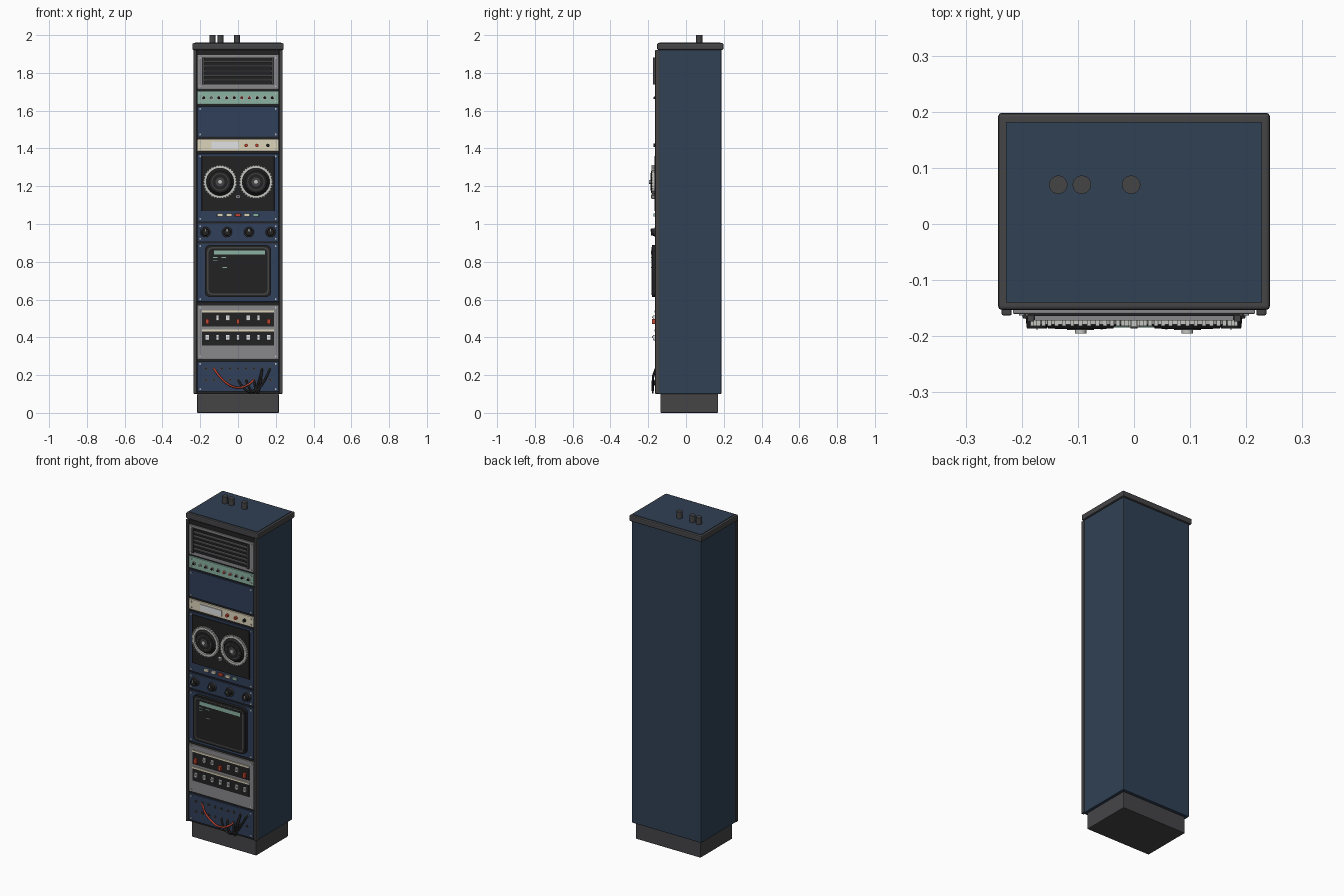
import bpy, bmesh, math
from mathutils import Matrix, Vector

if "Cube" in bpy.data.objects:
    bpy.data.objects.remove(bpy.data.objects["Cube"])


def material(name, r, g, b):
    m = bpy.data.materials.new(name)
    m.use_nodes = True
    m.diffuse_color = (r, g, b, 1)
    m.node_tree.nodes["Principled BSDF"].inputs["Base Color"].default_value = (r, g, b, 1)
    return m


BLUE = material("cabinet blue", .03, .052, .09)
PANEL = material("panel blue", .029, .05, .1)
DARK = material("charcoal", .06, .058, .062)
BLACK = material("black", .016, .016, .017)
GREY = material("panel grey", .25, .25, .26)
MINT = material("mint", .26, .45, .37)
CREAM = material("cream", .72, .66, .5)
RED = material("red", .55, .06, .03)
SILVER = material("silver", .55, .55, .53)
WHITE = material("off white", .75, .76, .78)
FACE = -.16      # front plane of the rack panels


def finish(name, bm, mat, bevel=0, smooth=False):
    bmesh.ops.recalc_face_normals(bm, faces=bm.faces)
    me = bpy.data.meshes.new(name)
    bm.to_mesh(me)
    bm.free()
    me.materials.append(mat)
    ob = bpy.data.objects.new(name, me)
    bpy.context.collection.objects.link(ob)
    if bevel:
        mod = ob.modifiers.new("Bevel", "BEVEL")
        mod.width, mod.segments = bevel, 2
    if smooth:
        bpy.ops.object.select_all(action="DESELECT")
        ob.select_set(True)
        bpy.context.view_layer.objects.active = ob
        bpy.ops.object.shade_smooth_by_angle(angle=math.radians(40))
    return ob


def boxes(name, spots, w, h, back, front, mat, bevel=0):
    """Equal boxes centred on (x, z) spots, between two depths."""
    bm = bmesh.new()
    for x, z in spots:
        m = Matrix.Translation((x, (back + front) / 2, z)) @ Matrix.Diagonal((w, abs(front - back), h, 1))
        bmesh.ops.create_cube(bm, size=1, matrix=m)
    return finish(name, bm, mat, bevel)


def span(name, half, z0, z1, back, front, mat, bevel=0):
    return boxes(name, [(0, (z0 + z1) / 2)], half * 2, z1 - z0, back, front, mat, bevel)


def discs(name, spots, r, back, front, mat, r2=None, seg=16):
    """Equal cylinders or cones on (x, z) spots that point forward."""
    bm = bmesh.new()
    for x, z in spots:
        m = Matrix.Translation((x, (back + front) / 2, z)) @ Matrix.Rotation(math.pi / 2, 4, "X")
        bmesh.ops.create_cone(bm, cap_ends=True, segments=seg, radius1=r,
                              radius2=r2 or r, depth=back - front, matrix=m)
    return finish(name, bm, mat, smooth=True)


def row(x0, x1, n, z):
    return [(x0 + (x1 - x0) * i / (n - 1), z) for i in range(n)]


def ring(name, x, z, r0, r1, back, front, mat, seg=40):
    bm = bmesh.new()
    loops = []
    for i in range(seg):
        a = math.tau * i / seg
        loops.append([bm.verts.new((x + r * math.cos(a), y, z + r * math.sin(a)))
                      for r, y in ((r0, back), (r0, front), (r1, front), (r1, back))])
    for i in range(seg):
        a, b = loops[i], loops[(i + 1) % seg]
        for k in range(4):
            bm.faces.new((a[k], a[(k + 1) % 4], b[(k + 1) % 4], b[k]))
    finish(name, bm, mat, smooth=True)


def rounded(name, half, z0, z1, back, front, mat, radius):
    """Upright plate with rounded corners."""
    bm = bmesh.new()
    pts = []
    for q, (sx, z) in enumerate(((1, z1 - radius), (-1, z1 - radius), (-1, z0 + radius), (1, z0 + radius))):
        for k in range(6):
            a = (q + k / 5) * math.pi / 2
            pts.append((sx * (half - radius) + radius * math.cos(a), z + radius * math.sin(a)))
    face = bm.faces.new([bm.verts.new((x, back, z)) for x, z in pts])
    out = bmesh.ops.extrude_face_region(bm, geom=[face])["geom"]
    bmesh.ops.translate(bm, vec=(0, front - back, 0),
                        verts=[v for v in out if isinstance(v, bmesh.types.BMVert)])
    finish(name, bm, mat, smooth=True)


# Cabinet shell
span("base_plinth", .216, 0, .102, .17, -.135, DARK, .004)
span("cabinet_body", .232, .1, 1.925, .187, -.148, BLUE, .004)
span("lid", .242, 1.922, 1.957, .198, -.153, DARK, .006)
span("lid_inset", .228, 1.95, 1.96, .182, -.14, BLUE)
boxes("front_rails", [(-.227, 1.011), (.227, 1.011)], .018, 1.82, -.14, -.163, DARK, .003)
span("panel_gap_backing", .22, .1, 1.922, -.14, -.151, BLACK)
bm = bmesh.new()
for x in (-.135, -.093, -.005):
    bmesh.ops.create_cone(bm, cap_ends=True, segments=20, radius1=.0165, radius2=.0165,
                          depth=.045, matrix=Matrix.Translation((x, .07, 1.9775)))
finish("lid_posts", bm, DARK, smooth=True)

# Rack panels, each with four corner screws
panels = (("vent_panel", 1.715, 1.895, GREY), ("lamp_panel", 1.635, 1.705, MINT),
          ("blank_panel", 1.46, 1.623, PANEL), ("display_panel", 1.385, 1.447, CREAM),
          ("tape_panel", 1.013, 1.372, PANEL), ("knob_panel", .908, 1.002, PANEL),
          ("monitor_panel", .588, .897, PANEL), ("switch_panel", .285, .572, GREY),
          ("patch_panel", .112, .273, PANEL))
screws = []
for name, z0, z1, mat in panels:
    span(name, .216, z0, z1, -.14, FACE, mat, .002)
    screws += [(x, z) for x in (-.2, .2) for z in (z0 + .014, z1 - .014)]
discs("panel_screws", screws, .005, FACE, FACE - .003, SILVER, seg=10)

# Vent grille
span("vent_recess", .19, 1.738, 1.882, FACE, FACE - .004, BLACK)
boxes("vent_slats", [(0, 1.76 + .025 * i) for i in range(5)], .355, .008, FACE, FACE - .012, DARK)
boxes("vent_slat_edges", [(0, 1.765 + .025 * i) for i in range(5)], .355, .003, FACE, FACE - .012, GREY)
boxes("vent_frame_sides", [(-.184, 1.81), (.184, 1.81)], .012, .144, FACE, FACE - .014, DARK)

# Lamp row
lamps = row(-.182, .182, 10, 1.668)
discs("lamp_collars", lamps, .011, FACE, FACE - .004, SILVER)
discs("dark_lamps", [p for i, p in enumerate(lamps) if i not in (1, 5, 6)], .008, FACE, FACE - .011, BLACK, .005)
discs("red_lamps", [lamps[5], lamps[6]], .008, FACE, FACE - .011, RED, .005)
discs("mint_lamp", [lamps[1]], .008, FACE, FACE - .011, MINT, .005)

# Digital display
boxes("display_window", [(-.068, 1.416)], .145, .036, FACE, FACE - .004, WHITE)
discs("display_red_buttons", [(.043, 1.416), (.1, 1.416)], .009, FACE, FACE - .012, RED)
discs("display_dark_button", [(.158, 1.416)], .009, FACE, FACE - .012, BLACK)

# Tape deck
span("tape_deck_plate", .192, 1.068, 1.36, FACE, -.167, BLACK, .002)
for side, x in (("right", -.095), ("left", .095)):
    z = 1.223
    ring(side + "_reel_rim", x, z, .072, .086, -.166, -.179, SILVER)
    teeth = [(x + .087 * math.cos(math.tau * i / 36), z + .087 * math.sin(math.tau * i / 36)) for i in range(36)]
    boxes(side + "_reel_teeth", teeth, .007, .007, -.168, -.182, SILVER)
    discs(side + "_reel_tape", [(x, z)], .073, -.166, -.186, BLACK, .058, 40)
    ring(side + "_reel_groove", x, z, .041, .046, -.18, -.1875, DARK)
    discs(side + "_reel_hub", [(x, z)], .024, -.18, -.189, DARK, seg=24)
    discs(side + "_reel_spindle", [(x, z)], .01, -.18, -.195, SILVER)
boxes("tape_head", [(0, 1.145)], .02, .02, -.166, -.184, SILVER, .002)
discs("tape_head_guide", [(0, 1.145)], .006, -.18, -.186, DARK)
keys = row(-.095, .095, 5, 1.047)
for name, i, mat in (("rewind", 0, CREAM), ("play", 1, CREAM), ("record", 2, RED), ("stop", 3, CREAM), ("forward", 4, MINT)):
    boxes(name + "_key", [keys[i]], .03, .016, FACE, FACE - .012, mat, .002)

# Rotary knobs
knobs = row(-.173, .173, 4, .957)
discs("knob_skirts", knobs, .027, FACE, FACE - .008, DARK, .025, 24)
discs("knob_caps", knobs, .021, FACE, FACE - .026, BLACK, .018, 24)
boxes("knob_pointers", [(x, z + .009) for x, z in knobs], .004, .014, FACE - .02, FACE - .028, WHITE)

# Monitor
rounded("monitor_bezel", .175, .614, .888, FACE, -.181, BLACK, .025)
rounded("monitor_surround", .163, .625, .877, -.17, -.182, DARK, .022)
rounded("monitor_screen", .155, .633, .869, -.175, -.183, BLACK, .018)
boxes("screen_title_bar", [(.008, .849)], .27, .022, -.18, -.1845, MINT)
boxes("screen_text", [(-.12, .822), (-.075, .822), (-.12, .806), (-.07, .77)], .025, .004, -.18, -.184, MINT)

# Switch banks
for name, z in (("upper", .495), ("lower", .395)):
    span(name + "_switch_strip", .19, z - .037, z + .037, FACE, FACE - .005, BLACK)
    span(name + "_label_strip", .19, z + .037, z + .047, FACE, FACE - .006, CREAM)
top = row(-.163, .163, 7, .502)
white = [p for i, p in enumerate(top) if i % 3] + row(-.163, .163, 7, .398)
red = [(x, z - .018) for x, z in top[::3]]
boxes("white_switches", white, .018, .028, FACE, FACE - .014, WHITE, .002)
boxes("red_switches", red, .018, .028, FACE, FACE - .02, RED, .002)
boxes("switch_tips", [(x, z + .004) for x, z in white], .01, .009, FACE, FACE - .02, SILVER)

# Patch bay sockets and hanging cables
sockets = row(-.17, .17, 9, .235) + row(-.17, .17, 9, .175)
discs("patch_sockets", sockets, .009, FACE, FACE - .003, DARK, seg=12)
discs("patch_holes", sockets, .005, FACE, FACE - .004, BLACK, seg=12)


def cable(name, x0, z0, x1, z1, low, mat):
    cu = bpy.data.curves.new(name, "CURVE")
    cu.dimensions = "3D"
    cu.bevel_depth, cu.bevel_resolution, cu.use_fill_caps = .0055, 2, True
    sp = cu.splines.new("POLY")
    n = 16
    sp.points.add(n)
    sag = 4 * ((z0 + z1) / 2 - low)
    for i in range(n + 1):
        t = i / n
        hang = t * (1 - t)
        out = min(1, hang * 8)
        sp.points[i].co = (x0 + (x1 - x0) * t, FACE - .016 * out, z0 + (z1 - z0) * t - sag * hang, 1)
    cu.materials.append(mat)
    bpy.context.collection.objects.link(bpy.data.objects.new(name, cu))


cable("red_cable", -.128, .235, .085, .175, .137, RED)
cable("long_black_cable", 0, .175, .17, .235, .112, BLACK)
cable("middle_black_cable", .085, .175, .128, .235, .11, BLACK)
cable("short_black_cable", .043, .175, .128, .235, .118, BLACK)
